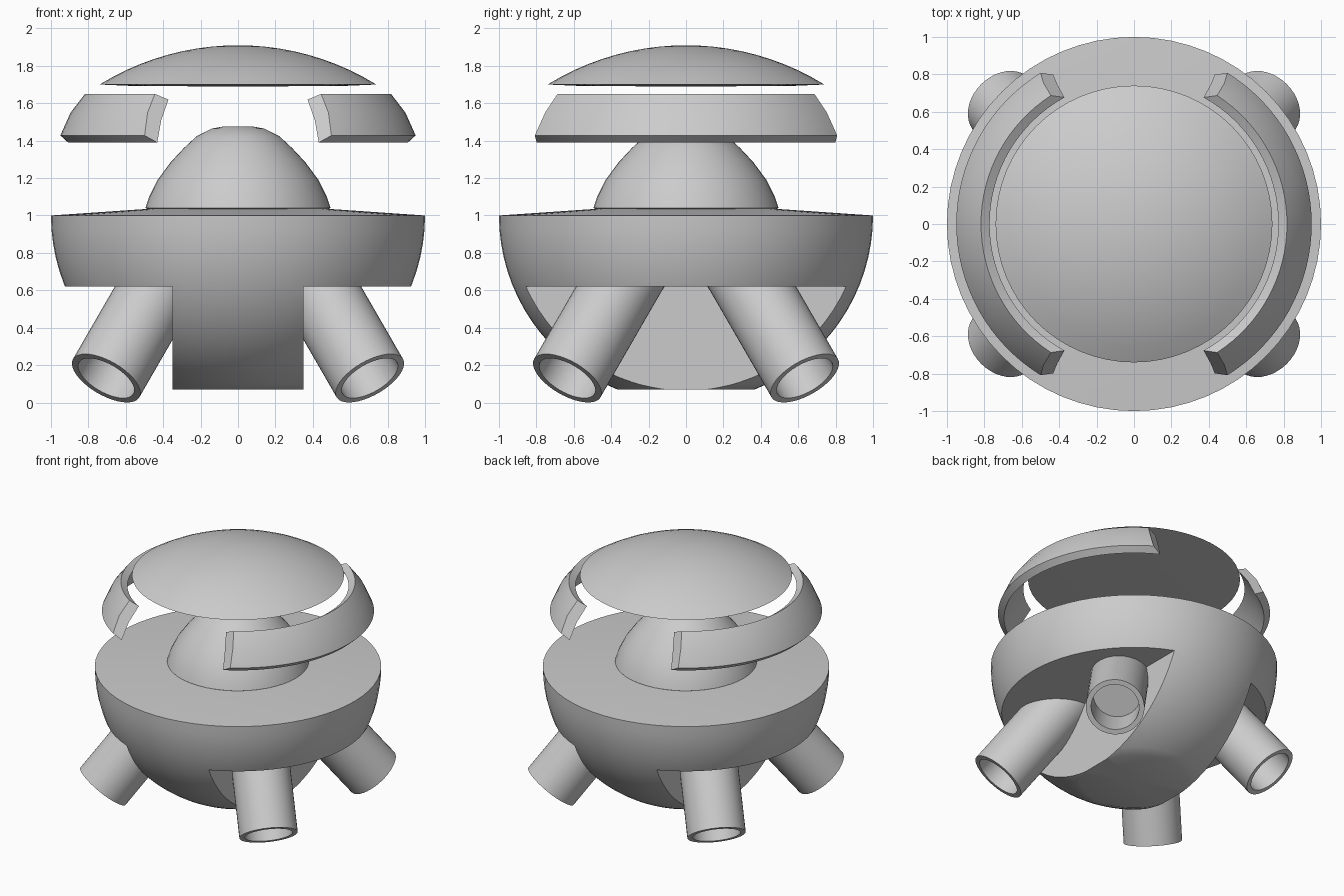
import bpy, bmesh, math
from mathutils import Vector

if "Cube" in bpy.data.objects:
    bpy.data.objects.remove(bpy.data.objects["Cube"])


def make_object(name, bm, angle=35):
    bmesh.ops.recalc_face_normals(bm, faces=bm.faces)
    mesh = bpy.data.meshes.new(name)
    bm.to_mesh(mesh)
    bm.free()
    ob = bpy.data.objects.new(name, mesh)
    bpy.context.collection.objects.link(ob)
    smooth(ob, angle)
    return ob


def smooth(ob, angle=35):
    bpy.ops.object.select_all(action='DESELECT')
    bpy.context.view_layer.objects.active = ob
    ob.select_set(True)
    bpy.ops.object.shade_smooth_by_angle(angle=math.radians(angle))


def lathe(name, profile, steps=64):
    """Revolve (radius, height) points around z."""
    bm = bmesh.new()
    verts = [bm.verts.new((r, 0, z)) for r, z in profile]
    edges = [bm.edges.new(p) for p in zip(verts, verts[1:])]
    bmesh.ops.spin(bm, geom=verts + edges, axis=(0, 0, 1), cent=(0, 0, 0),
                   angle=math.tau, steps=steps, use_merge=False)
    bmesh.ops.remove_doubles(bm, verts=bm.verts, dist=1e-4)
    return make_object(name, bm)


# Body: bowl with a flattened bottom and a shallow conical deck
low = math.acos(0.93)
arc = []
for i in range(17):
    t = low + (math.pi / 2 - low) * i / 16
    arc.append((math.sin(t), 1 - math.cos(t)))
body = lathe("body", [(0, 0.07)] + arc + [(0.49, 1.035), (0, 1.04)])

# Side notches leave a central keel under the bowl
for s in (-1, 1):
    bpy.ops.mesh.primitive_cube_add(size=1, location=(s * 0.85, 0, 0.21))
    cutter = bpy.context.object
    cutter.name = "notch_cutter"
    cutter.scale = (1, 3, 0.82)
    bpy.context.view_layer.update()
    mod = body.modifiers.new("notch", 'BOOLEAN')
    mod.operation = 'DIFFERENCE'
    mod.solver = 'EXACT'
    mod.object = cutter
    bpy.context.view_layer.objects.active = body
    bpy.ops.object.modifier_apply(modifier=mod.name)
    bpy.data.objects.remove(cutter)
smooth(body)

# Inner dome
lathe("dome", [(0.475, 1.03), (0.495, 1.04), (0.475, 1.10), (0.43, 1.19),
               (0.36, 1.285), (0.29, 1.36), (0.22, 1.425), (0.14, 1.465),
               (0.07, 1.477), (0, 1.477)], 48)

# Floating cap: shallow spherical lens
R = 1.41
top = []
for i in range(11):
    r = 0.74 * (1 - i / 10)
    top.append((r, 1.91 - R + math.sqrt(R * R - r * r)))
lathe("cap", [(0, 1.69), (0.55, 1.692)] + top)

# Splayed hollow legs
for sx in (-1, 1):
    for sy in (-1, 1):
        axis = Vector((-sx * 0.577, -sy * 0.577, 1)).normalized()
        leg = lathe("leg", [(0, 0.25), (0.168, 0.25), (0.168, 0), (0.205, 0),
                            (0.205, 0.80), (0, 0.80)], 40)
        leg.location = (sx * 0.705, sy * 0.635, 0.13)
        leg.rotation_euler = axis.to_track_quat('Z', 'Y').to_euler()

# Curved side shields: each section point is radius, height, end angle
section = [(0.772, 1.62, 61.2), (0.818, 1.65, 57.1), (0.895, 1.55, 57.3),
           (0.95, 1.428, 58.3), (0.908, 1.39, 61.6), (0.852, 1.51, 61.2)]
for name, base in (("right_shield", 0), ("left_shield", 180)):
    bm = bmesh.new()
    rings = []
    n = 32
    for i in range(n + 1):
        f = 2 * i / n - 1
        ring = []
        for r, z, end in section:
            a = math.radians(base + f * end)
            ring.append(bm.verts.new((r * math.cos(a), r * math.sin(a), z)))
        rings.append(ring)
    for a, b in zip(rings, rings[1:]):
        for j in range(6):
            k = (j + 1) % 6
            bm.faces.new((a[j], a[k], b[k], b[j]))
    bm.faces.new(rings[0])
    bm.faces.new(rings[-1])
    make_object(name, bm)
